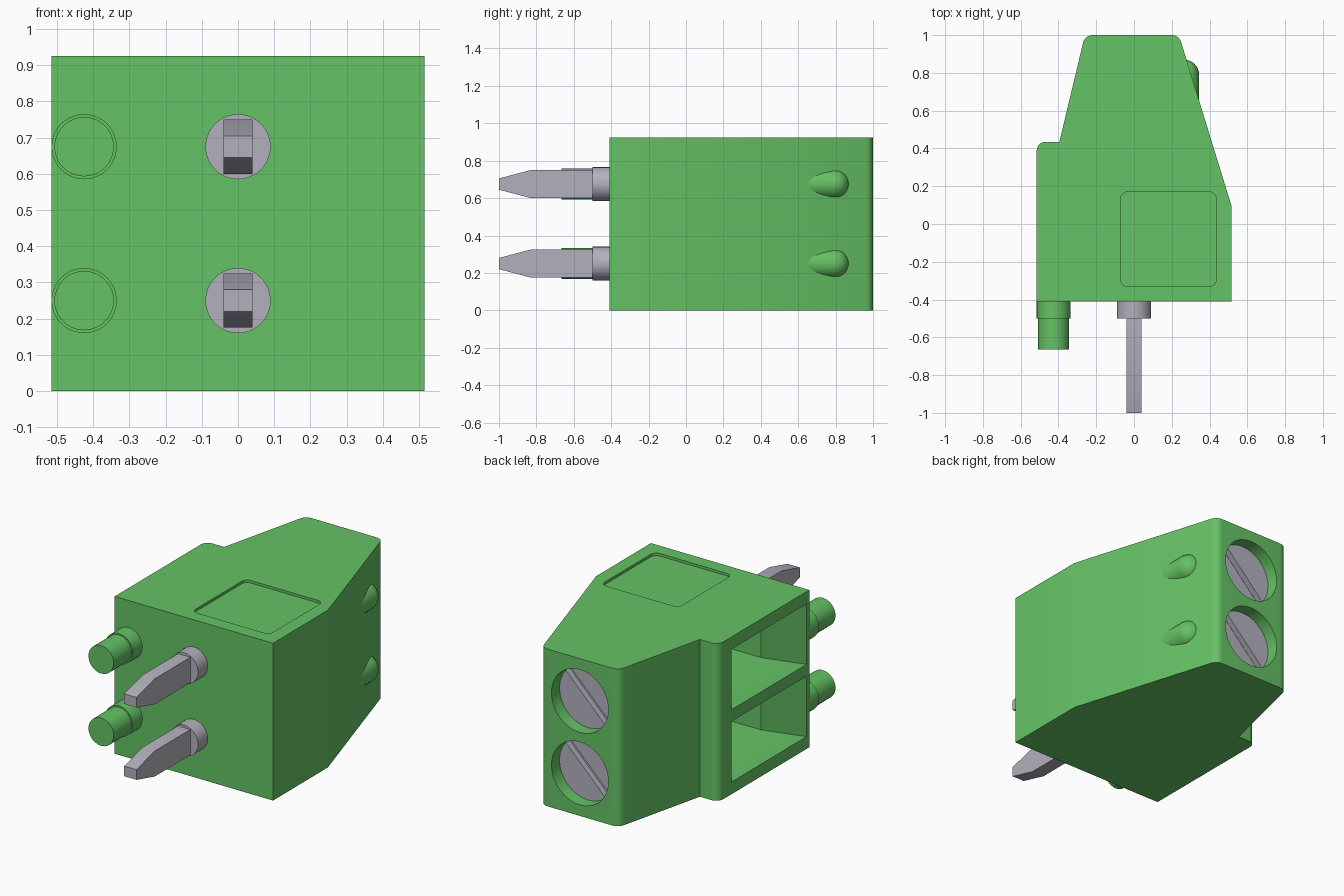
import bpy, bmesh, math
from mathutils import Vector

if "Cube" in bpy.data.objects:
    bpy.data.objects.remove(bpy.data.objects["Cube"], do_unlink=True)


def material(name, rgb):
    m = bpy.data.materials.new(name)
    m.use_nodes = True
    m.diffuse_color = (*rgb, 1)
    m.node_tree.nodes["Principled BSDF"].inputs["Base Color"].default_value = (*rgb, 1)
    return m


GREEN = material("green plastic", (0.13, 0.54, 0.13))
STEEL = material("grey metal", (0.45, 0.44, 0.51))


def loft(name, rings, mat):
    """Skin a series of equal-length rings and cap both ends."""
    bm = bmesh.new()
    loops = [[bm.verts.new(p) for p in ring] for ring in rings]
    n = len(loops[0])
    for a, b in zip(loops, loops[1:]):
        for i in range(n):
            j = (i + 1) % n
            bm.faces.new((a[i], a[j], b[j], b[i]))
    bm.faces.new(loops[0])
    bm.faces.new(loops[-1])
    bmesh.ops.recalc_face_normals(bm, faces=bm.faces)
    mesh = bpy.data.meshes.new(name)
    bm.to_mesh(mesh)
    bm.free()
    mesh.materials.append(mat)
    obj = bpy.data.objects.new(name, mesh)
    bpy.context.collection.objects.link(obj)
    return obj


def rounded(corners, steps=6):
    """2D outline from (x, y, radius) corners."""
    out = []
    for i, (x, y, r) in enumerate(corners):
        p = Vector((x, y))
        if r == 0:
            out.append(p)
            continue
        d1 = (Vector(corners[i - 1][:2]) - p).normalized()
        d2 = (Vector(corners[(i + 1) % len(corners)][:2]) - p).normalized()
        half = d1.angle(d2) / 2
        c = p + (d1 + d2).normalized() * r / math.sin(half)
        a = p + d1 * r / math.tan(half) - c
        b = p + d2 * r / math.tan(half) - c
        out += [c + a.lerp(b, k / steps).normalized() * r for k in range(steps + 1)]
    return out


def circle(x, y, z, r, n=40):
    return [(x + r * math.cos(2 * math.pi * k / n), y,
             z + r * math.sin(2 * math.pi * k / n)) for k in range(n)]


def rect_xz(y, z, w, h):
    return [(-w, y, z - h), (w, y, z - h), (w, y, z + h), (-w, y, z + h)]


def rect_yz(x, y0, y1, z, h):
    return [(x, y0, z - h), (x, y1, z - h), (x, y1, z + h), (x, y0, z + h)]


def cut(target, cutter):
    cutter.hide_render = True
    mod = target.modifiers.new("cut", 'BOOLEAN')
    mod.operation = 'DIFFERENCE'
    mod.solver = 'EXACT'
    mod.object = cutter
    bpy.context.view_layer.objects.active = target
    bpy.ops.object.modifier_apply(modifier=mod.name)
    bpy.data.objects.remove(cutter, do_unlink=True)


HEIGHT = 0.925
POLES = {"lower": 0.25, "upper": 0.675}
SCREW_X = -0.01

# Housing: stepped, tapered outline extruded upwards
outline = rounded([(-0.515, -0.41, 0), (0.515, -0.41, 0), (0.515, 0.1, 0),
                   (0.238, 1.0, 0.05), (-0.26, 1.0, 0.05), (-0.395, 0.435, 0),
                   (-0.515, 0.435, 0.045)])
housing = loft("housing", [[(p.x, p.y, z) for p in outline] for z in (0, HEIGHT)], GREEN)

# Shallow rounded panel recess on the top
panel = rounded([(-0.07, -0.33, 0.035), (0.435, -0.33, 0.035),
                 (0.435, 0.17, 0.035), (-0.07, 0.17, 0.035)])
cut(housing, loft("panel_cutter", [[(p.x, p.y, z) for p in panel]
                                   for z in (HEIGHT - 0.015, HEIGHT + 0.1)], GREEN))

parts = [housing]
for label, z in POLES.items():
    # Screw well and funnel-shaped wire entry
    cut(housing, loft("well_cutter", [circle(SCREW_X, y, z, 0.185) for y in (0.85, 1.1)], GREEN))
    cut(housing, loft("wire_entry_cutter", [
        rect_yz(-0.60, -0.385, 0.315, z, 0.178),
        rect_yz(-0.515, -0.385, 0.315, z, 0.178),
        rect_yz(-0.365, -0.175, 0.2, z, 0.098),
        rect_yz(-0.08, -0.175, 0.2, z, 0.098)], GREEN))

    # Slotted screw head
    screw = loft(label + "_screw", [circle(SCREW_X, y, z, 0.186) for y in (0.84, 0.925)], STEEL)
    along, across = Vector((1, 0, 1)).normalized() * 0.3, Vector((1, 0, -1)).normalized() * 0.02
    mid = Vector((SCREW_X, 0, z))
    slot = [mid + along + across, mid + along - across, mid - along - across, mid - along + across]
    cut(screw, loft("slot_cutter", [[(p.x, y, p.z) for p in slot] for y in (0.89, 1.0)], STEEL))
    parts.append(screw)

    # Contact pin: round collar and a flat blade with a tapered tip
    parts.append(loft(label + "_pin_collar", [circle(0, y, z, 0.09) for y in (-0.5, -0.40)], STEEL))
    parts.append(loft(label + "_pin_blade", [
        rect_xz(-1.0, z, 0.04, 0.03), rect_xz(-0.83, z, 0.04, 0.075),
        rect_xz(-0.49, z, 0.04, 0.075)], STEEL))

    # Stepped locating peg
    parts.append(loft(label + "_locating_peg", [
        circle(-0.425, y, z, r) for y, r in
        ((-0.665, 0.082), (-0.5, 0.082), (-0.5, 0.09), (-0.40, 0.09))], GREEN))

    # Round-ended bump emerging from the sloped side
    dome = [(0.79 + 0.08 * math.sin(t), 0.08 * math.cos(t))
            for t in [math.radians(a) for a in (0, 15, 30, 45, 60, 75, 87)]]
    parts.append(loft(label + "_side_bump", [circle(0.265, y, z, r, 32)
                                             for y, r in [(0.5, 0.08)] + dome], GREEN))

# Smooth curved surfaces, keep edges crisp
bpy.ops.object.select_all(action='DESELECT')
for obj in parts:
    obj.select_set(True)
bpy.context.view_layer.objects.active = housing
bpy.ops.object.shade_smooth_by_angle(angle=math.radians(30))
